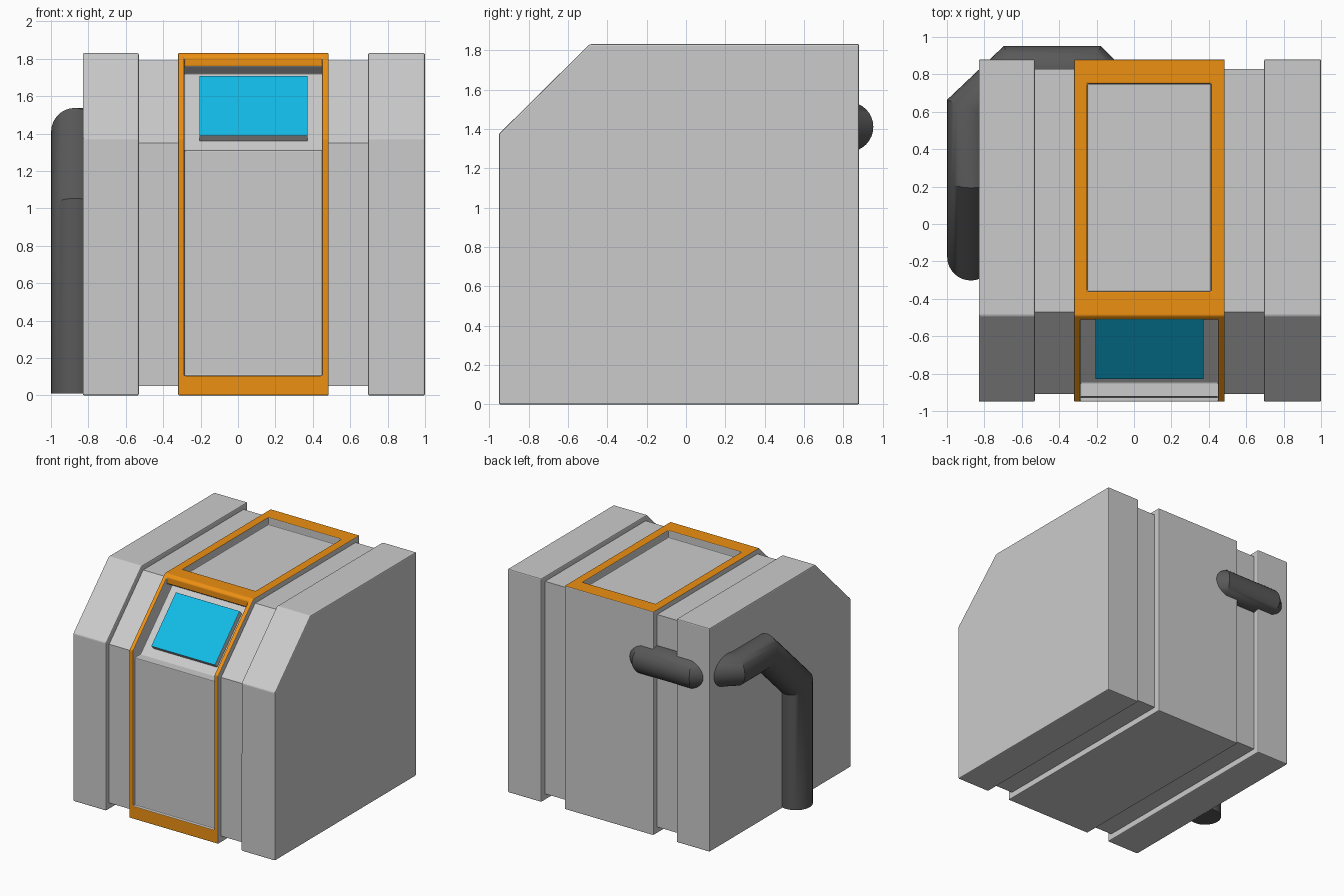
import bpy, bmesh
from math import cos, sin, pi, radians
from mathutils import Vector

if "Cube" in bpy.data.objects:
    bpy.data.objects.remove(bpy.data.objects["Cube"])

OUTER = [(-.95, 0), (.88, 0), (.88, 1.83), (-.49, 1.83), (-.95, 1.375)]
INNER = [(-.91, .05), (.83, .05), (.83, 1.79), (-.47, 1.79), (-.91, 1.35)]


def material(name, color):
    m = bpy.data.materials.new(name)
    m.diffuse_color = color
    m.use_nodes = True
    m.node_tree.nodes["Principled BSDF"].inputs["Base Color"].default_value = m.diffuse_color
    return m


orange = material("orange_paint", (.85, .28, .006, 1))
cyan = material("cyan_screen", (.006, .5, .8, 1))


def add_object(name, bm):
    bmesh.ops.recalc_face_normals(bm, faces=bm.faces)
    me = bpy.data.meshes.new(name)
    bm.to_mesh(me)
    bm.free()
    ob = bpy.data.objects.new(name, me)
    bpy.context.collection.objects.link(ob)
    return ob


def prism(name, profile, x0, x1, paint=None, painted=()):
    """Extrude a (y, z) profile along x; painted lists edges that get paint."""
    bm = bmesh.new()
    a, b = ([bm.verts.new((x, y, z)) for y, z in profile] for x in (x0, x1))
    bm.faces.new(a)
    bm.faces.new(b)
    n = len(profile)
    for i in range(n):
        j = (i + 1) % n
        f = bm.faces.new((a[i], a[j], b[j], b[i]))
        f.material_index = 1 if i in painted else 0
    ob = add_object(name, bm)
    if paint:
        ob.data.materials.append(None)
        ob.data.materials.append(paint)
    return ob


def bevel(ob, width):
    m = ob.modifiers.new("edge_bevel", 'BEVEL')
    m.width = width
    m.segments = 2
    m.limit_method = 'ANGLE'
    m.angle_limit = radians(30)


def cut(ob, cutter):
    m = ob.modifiers.new("cut", 'BOOLEAN')
    m.object = cutter
    m.solver = 'EXACT'
    cutter.hide_render = True
    cutter.hide_set(True)


# Side slabs and the recessed bands between them and the centre
for name, x0, x1 in (("left_slab", -.83, -.53), ("right_slab", .695, 1.0)):
    bevel(prism(name, OUTER, x0, x1), .008)
for name, x0, x1 in (("left_band", -.54, -.31), ("right_band", .475, .705)):
    prism(name, INNER, x0, x1)

# Centre housing with painted top, slope and front
centre = prism("centre_housing", OUTER, -.32, .485, orange, (2, 3, 4))
front_cut = prism("front_recess_cutter",
                  [(-1.1, .105), (-.925, .105), (-.925, 1.31), (-.85, 1.31), (-.44, 1.72),
                   (-.51, 1.76), (-.51, 1.95), (-1.1, 1.95)], -.287, .45, orange, (5,))
top_cut = prism("top_recess_cutter",
                [(-.36, 1.77), (.75, 1.77), (.75, 1.95), (-.36, 1.95)], -.25, .412, orange)
cut(centre, front_cut)
cut(centre, top_cut)
bevel(centre, .006)

# Screen slab lying on the recessed slope
bevel(prism("screen", [(-.83, 1.39), (-.51, 1.71), (-.47, 1.67), (-.79, 1.35)],
            -.207, .372, cyan, (0,)), .004)


# Pipe with mitred corners, partly sunk into the housing
def pipe(name, path, r, sides=32):
    pts = [Vector(p) for p in path]
    dirs = [(q - p).normalized() for p, q in zip(pts, pts[1:])]
    d = dirs[0]
    u = Vector((1, 0, 0))
    v = d.cross(u)
    ring = [pts[0] + (u * cos(2 * pi * k / sides) + v * sin(2 * pi * k / sides)) * r
            for k in range(sides)]
    bm = bmesh.new()
    rings = [[bm.verts.new(c) for c in ring]]
    for i, d in enumerate(dirs):
        nxt = dirs[min(i + 1, len(dirs) - 1)]
        n = (d + nxt).normalized()
        # slide the ring along the segment onto the mitre plane
        ring = [c + d * ((pts[i + 1] - c).dot(n) / d.dot(n)) for c in ring]
        rings.append([bm.verts.new(c) for c in ring])
    for a, b in zip(rings, rings[1:]):
        for k in range(sides):
            j = (k + 1) % sides
            bm.faces.new((a[k], a[j], b[j], b[k])).smooth = True
    bm.faces.new(rings[0])
    bm.faces.new(rings[-1])
    ob = add_object(name, bm)
    bpy.context.view_layer.objects.active = ob
    ob.select_set(True)
    bpy.ops.object.shade_smooth_by_angle(angle=radians(30))
    ob.select_set(False)
    ob.data.materials.append(material("dark_pipe", (.1, .1, .1, 1)))


pipe("side_pipe", [(-.872, -.175, .01), (-.872, -.175, 1.0), (-.872, .245, 1.41),
                   (-.872, .61, 1.41), (-.645, .825, 1.41), (-.23, .825, 1.41),
                   (-.08, .675, 1.41)], .127)
